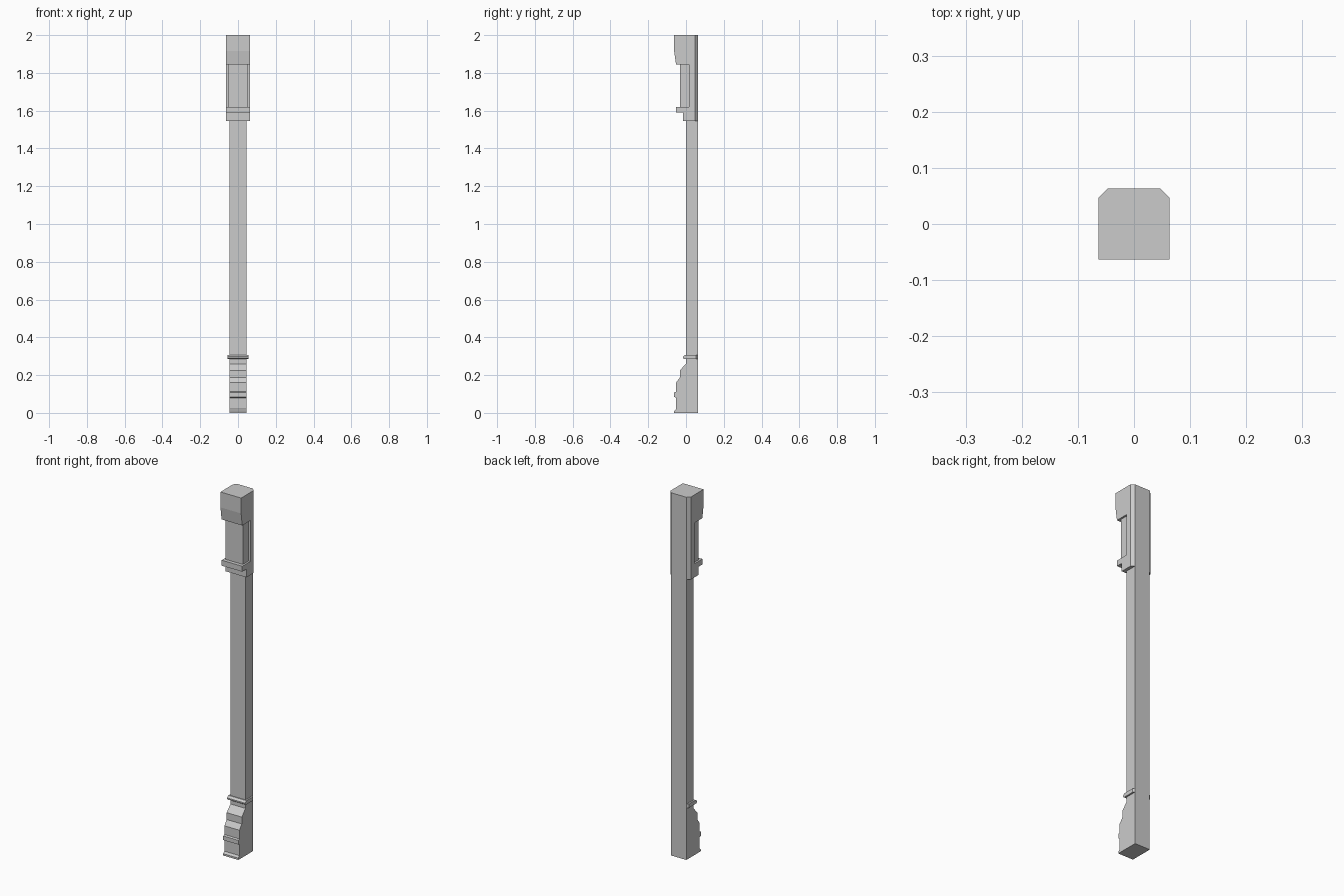
import bpy
import bmesh

cube = bpy.data.objects.get("Cube")
if cube:
    bpy.data.objects.remove(cube, do_unlink=True)

BACK = 0.063

stone = bpy.data.materials.new("plain_grey")
stone.use_nodes = True
grey = (0.6, 0.6, 0.6, 1)
stone.diffuse_color = grey
stone.node_tree.nodes["Principled BSDF"].inputs["Base Color"].default_value = grey


def extrude_profile(name, profile, half_width, chamfer=0):
    """Extrude a (y, z) side profile across x and chamfer its rear corners."""
    bm = bmesh.new()
    face = bm.faces.new([bm.verts.new((-half_width, y, z)) for y, z in profile])
    result = bmesh.ops.extrude_face_region(bm, geom=[face])
    moved = [v for v in result["geom"] if isinstance(v, bmesh.types.BMVert)]
    bmesh.ops.translate(bm, verts=moved, vec=(2 * half_width, 0, 0))
    if chamfer:
        rear = [e for e in bm.edges
                if all(abs(v.co.y - BACK) < 1e-5 for v in e.verts)
                and abs(e.verts[0].co.x - e.verts[1].co.x) < 1e-5]
        bmesh.ops.bevel(bm, geom=rear, offset=chamfer, offset_type='OFFSET',
                        segments=1, affect='EDGES')
    bmesh.ops.recalc_face_normals(bm, faces=bm.faces)
    mesh = bpy.data.meshes.new(name)
    bm.to_mesh(mesh)
    bm.free()
    mesh.materials.append(stone)
    obj = bpy.data.objects.new(name, mesh)
    bpy.context.collection.objects.link(obj)
    return obj


# Shaft with the stepped, moulded foot at its front
extrude_profile("shaft_and_foot", [
    (BACK, 0), (-0.063, 0), (-0.063, 0.01), (-0.053, 0.02),
    (-0.053, 0.08), (-0.063, 0.085), (-0.063, 0.108), (-0.053, 0.112),
    (-0.053, 0.16), (-0.033, 0.187), (-0.033, 0.225), (0, 0.26),
    (0, 1.55), (BACK, 1.55)], 0.046)

# Thin collar above the foot
extrude_profile("collar", [
    (BACK, 0.286), (-0.01, 0.286), (-0.017, 0.291),
    (-0.017, 0.298), (-0.005, 0.307), (BACK, 0.307)], 0.055, 0.009)

# Head: overhanging cap, ledge and back plate in one profile
extrude_profile("head", [
    (BACK, 1.545), (-0.017, 1.545), (-0.017, 1.59), (-0.053, 1.59),
    (-0.053, 1.62), (0.017, 1.62), (0.017, 1.845), (-0.053, 1.845),
    (-0.063, 1.915), (-0.063, 2), (BACK, 2)], 0.063, 0.016)

# Recessed neck between ledge and cap
extrude_profile("neck", [
    (0.018, 1.619), (-0.033, 1.619), (-0.033, 1.846), (0.018, 1.846)], 0.053)
